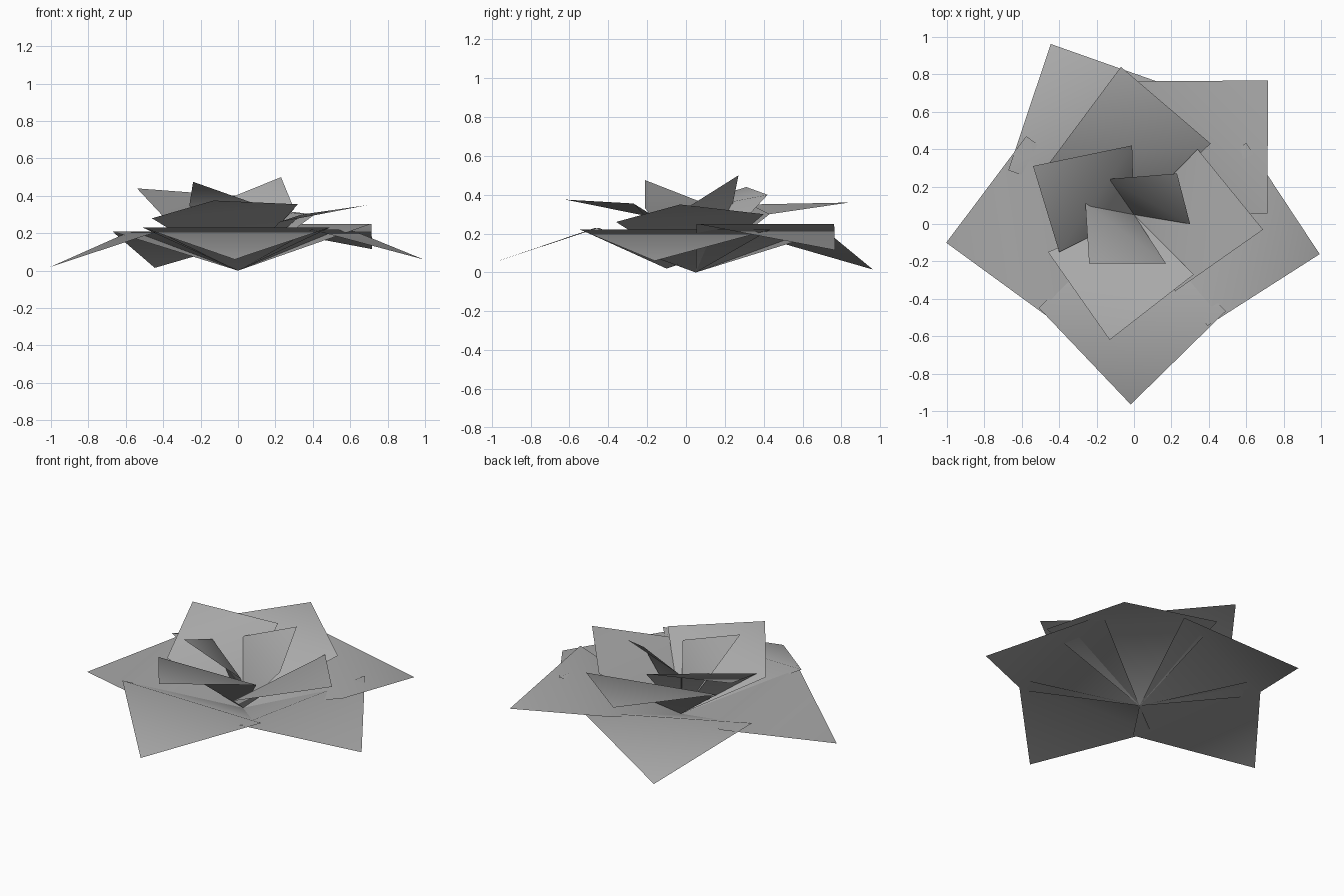
import bpy
import math
from mathutils import Vector

default_cube = bpy.data.objects.get("Cube")
if default_cube:
    bpy.data.objects.remove(default_cube, do_unlink=True)

# One plain grey for the whole flower
grey = bpy.data.materials.new("petal grey")
grey.use_nodes = True
colour = (0.4, 0.4, 0.4, 1.0)
grey.diffuse_color = colour
grey.node_tree.nodes["Principled BSDF"].inputs["Base Color"].default_value = colour

# All petals grow from one point on the ground
root = Vector((0, 0.05, 0))


def add_petal(name, right, tip, left):
    """Square sheet folded across its side corners, rooted at the centre."""
    mesh = bpy.data.meshes.new(name)
    corners = [root, Vector(right), Vector(tip), Vector(left)]
    mesh.from_pydata(corners, [], [(0, 1, 3), (1, 2, 3)])
    mesh.materials.append(grey)
    for face in mesh.polygons:
        face.use_smooth = True
    petal = bpy.data.objects.new(name, mesh)
    bpy.context.collection.objects.link(petal)
    return petal


def add_drooping_petal(name, degrees, ridge_height, tip_height, length=1.015):
    """Outer petal: rises to a ridge halfway along, then droops to its tip."""
    angle = math.radians(degrees)
    outward = Vector((math.cos(angle), math.sin(angle), 0))
    across = Vector((-outward.y, outward.x, 0))
    middle = root + outward * length / 2
    middle.z = ridge_height
    tip = root + outward * length
    tip.z = tip_height
    half_width = across * 0.5
    add_petal(name, middle - half_width, tip, middle + half_width)


# Outer ring of five drooping petals
add_drooping_petal("outer_petal_front", -91, 0.23, 0.06)
add_drooping_petal("outer_petal_left", -12, 0.22, 0.06)
add_drooping_petal("outer_petal_back_left", 45, 0.25, 0.115)
add_drooping_petal("outer_petal_back_right", 116, 0.21, 0.015)
add_drooping_petal("outer_petal_right", 188.5, 0.21, 0.02)

# Middle ring of three spreading petals
add_petal("middle_petal_front",
          right=(-0.46, -0.15, 0.28), tip=(-0.13, -0.62, 0.375), left=(0.32, -0.27, 0.355))
add_petal("middle_petal_left",
          right=(0.22, -0.36, 0.26), tip=(0.69, -0.03, 0.35), left=(0.34, 0.4, 0.3))
add_petal("middle_petal_back",
          right=(0.41, 0.43, 0.3), tip=(-0.07, 0.84, 0.36), left=(-0.45, 0.33, 0.35))

# Inner ring of three upright petals
add_petal("inner_petal_front",
          right=(-0.26, 0.11, 0.35), tip=(-0.24, -0.21, 0.475), left=(0.17, -0.21, 0.33))
add_petal("inner_petal_back_left",
          right=(0.3, 0, 0.33), tip=(0.23, 0.27, 0.5), left=(-0.14, 0.24, 0.35))
add_petal("inner_petal_right",
          right=(-0.01, 0.42, 0.4), tip=(-0.54, 0.31, 0.44), left=(-0.4, -0.15, 0.29))
